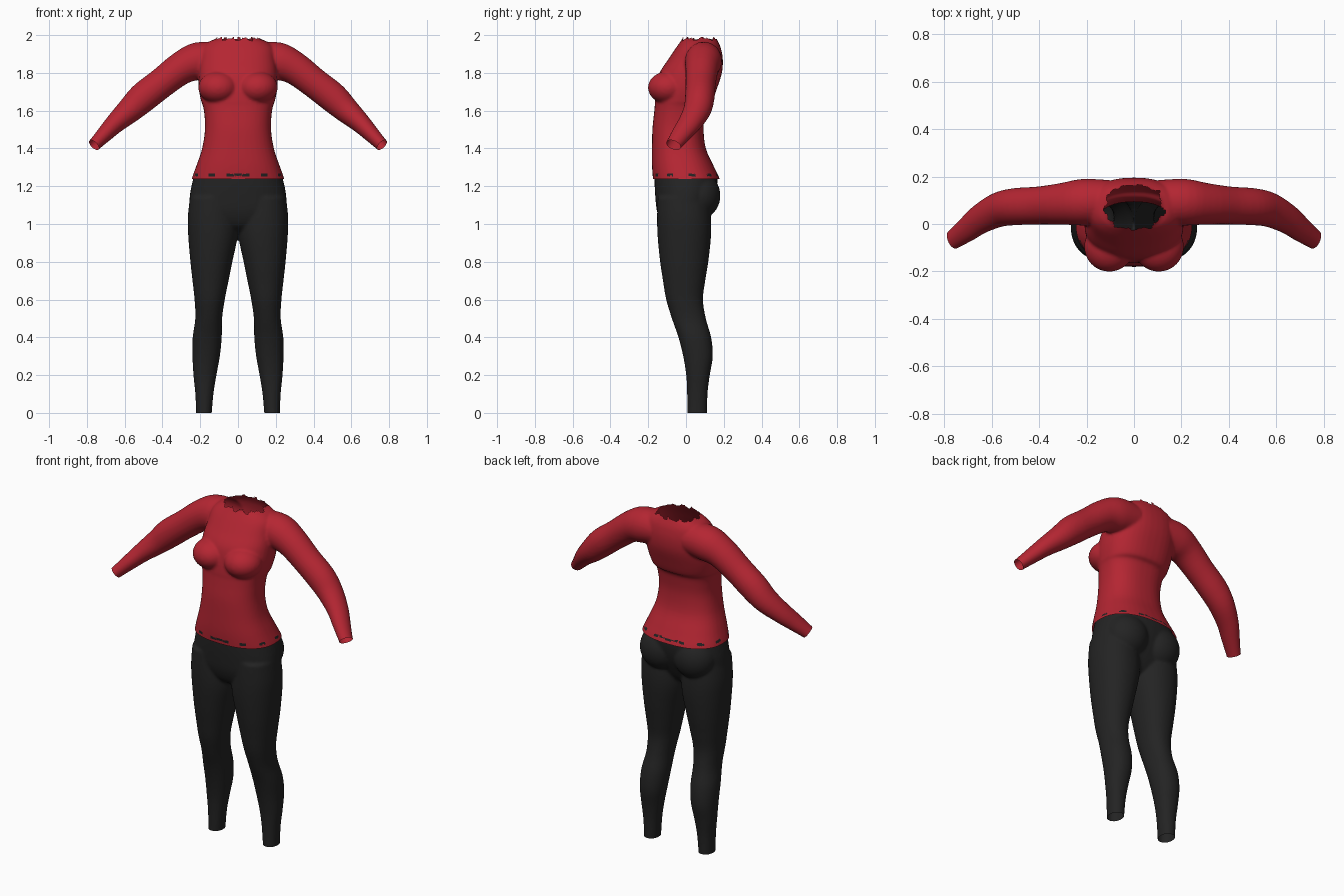
import bpy, bmesh, math
from mathutils import Vector, Matrix

cube = bpy.data.objects.get("Cube")
if cube:
    bpy.data.objects.remove(cube, do_unlink=True)


def material(name, color):
    m = bpy.data.materials.new(name)
    m.use_nodes = True
    m.diffuse_color = (*color, 1)
    bsdf = next(n for n in m.node_tree.nodes if n.type == 'BSDF_PRINCIPLED')
    bsdf.inputs["Base Color"].default_value = (*color, 1)
    return m


RED = material("crimson_cloth", (0.46, 0.019, 0.032))
BLACK = material("black_cloth", (0.017, 0.017, 0.017))


def smooth_rows(rows, steps=4):
    """Fill in rows between the given ones along a smooth spline."""
    pts = [Vector(r) for r in rows]
    out = []
    for i in range(len(pts) - 1):
        a, b, c, d = (pts[max(i - 1, 0)], pts[i], pts[i + 1],
                      pts[min(i + 2, len(pts) - 1)])
        for k in range(steps):
            t = k / steps
            out.append(b + (c - a) * (t / 2)
                       + (a * 2 - b * 5 + c * 4 - d) * (t * t / 2)
                       + (b * 3 - a - c * 3 + d) * (t ** 3 / 2))
    return out + [pts[-1]]


def loft(bm, rings, power, side=1, n=40):
    """Skin a closed tube through rings of (centre, u, v)."""
    def bend(w):
        return math.copysign(abs(w) ** (2 / power), w)
    loops = []
    for c, u, v in rings:
        loop = []
        for k in range(n):
            a = math.tau * k / n
            p = c + u * bend(math.cos(a)) + v * bend(math.sin(a))
            loop.append(bm.verts.new((p.x * side, p.y, p.z)))
        loops.append(loop)
    for lo, hi in zip(loops, loops[1:]):
        for k in range(n):
            j = (k + 1) % n
            bm.faces.new((lo[k], lo[j], hi[j], hi[k]))
    bm.faces.new(loops[0])
    bm.faces.new(loops[-1])


def upright(rows):
    """Rows of (z, x min, x max, y front, y back) to rings."""
    return [(Vector(((a + b) / 2, (f + k) / 2, z)),
             Vector(((b - a) / 2, 0, 0)), Vector((0, (k - f) / 2, 0)))
            for z, a, b, f, k in smooth_rows(rows)]


def along(rows):
    """Rows of (x, y, z, depth, thickness) to rings square to the path."""
    rows = smooth_rows(rows)
    rings = []
    for i, r in enumerate(rows):
        t = (rows[min(i + 1, len(rows) - 1)] - rows[max(i - 1, 0)]).to_3d().normalized()
        v = t.cross(Vector((0, 1, 0))).normalized()
        rings.append((r.to_3d(), v.cross(t) * r[3], v * r[4]))
    return rings


def ellipsoid(bm, centre, radii, side):
    m = (Matrix.Translation((centre[0] * side, centre[1], centre[2]))
         @ Matrix.Diagonal((*radii, 1)))
    bmesh.ops.create_uvsphere(bm, u_segments=32, v_segments=20, radius=1, matrix=m)


def fuse(name, bm, mats, iterations):
    """Merge overlapping volumes into one soft skin."""
    bmesh.ops.recalc_face_normals(bm, faces=bm.faces[:])
    me = bpy.data.meshes.new(name)
    bm.to_mesh(me)
    bm.free()
    ob = bpy.data.objects.new(name, me)
    bpy.context.collection.objects.link(ob)
    rm = ob.modifiers.new("skin", 'REMESH')
    rm.mode = 'VOXEL'
    rm.voxel_size = 0.008
    sm = ob.modifiers.new("soften", 'SMOOTH')
    sm.factor, sm.iterations = 0.5, iterations
    dg = bpy.context.evaluated_depsgraph_get()
    skin = bpy.data.meshes.new_from_object(ob.evaluated_get(dg))
    ob.modifiers.clear()
    ob.data = skin
    skin.materials.clear()
    for m in mats:
        skin.materials.append(m)
    return ob


def cut(bm, point, normal):
    bmesh.ops.bisect_plane(bm, geom=bm.verts[:] + bm.edges[:] + bm.faces[:],
                           plane_co=point, plane_no=normal, clear_outer=True)


def finish(ob, bm):
    for f in bm.faces:
        f.smooth = True
    bm.to_mesh(ob.data)
    bm.free()


# Top: torso rows are (z, half width, front, back)
torso = [(1.19, .255, -.17, .19), (1.24, .245, -.175, .178), (1.31, .22, -.18, .145),
         (1.4, .19, -.18, .105), (1.5, .175, -.178, .093), (1.58, .178, -.17, .1),
         (1.63, .187, -.165, .112), (1.65, .195, -.165, .138), (1.72, .208, -.158, .165),
         (1.8, .208, -.14, .19), (1.87, .2, -.095, .195), (1.93, .19, -.055, .185),
         (1.965, .155, -.03, .17), (1.985, .112, -.018, .16), (2.03, .1, -.01, .155)]
bm = bmesh.new()
loft(bm, upright([(z, -w, w, f, b) for z, w, f, b in torso]), 2.4)

# Sleeves and bust, mirrored
arm = [(.1, .095, 1.87, .09, .09), (.21, .092, 1.862, .098, .1), (.3, .085, 1.825, .088, .087),
       (.4, .078, 1.75, .08, .08), (.5, .073, 1.672, .078, .08), (.57, .06, 1.606, .073, .069),
       (.645, .022, 1.538, .063, .054), (.7, -.02, 1.482, .054, .044),
       (.762, -.066, 1.418, .042, .034), (.8, -.09, 1.38, .04, .033)]
for s in (1, -1):
    loft(bm, along(arm), 2, s)
    ellipsoid(bm, (.104, -.096, 1.722), (.106, .105, .086), s)
top = fuse("long_sleeved_top", bm, (RED, BLACK), 4)

# Open the hem, cuffs and ragged neckline
bm = bmesh.new()
bm.from_mesh(top.data)
cut(bm, (0, 0, 1.237), (0, 0, -1))
for s in (1, -1):
    cut(bm, (.762 * s, -.066, 1.418), (.06 * s, -.035, -.06))
torn = []
for v in bm.verts:
    a = math.atan2(v.co.y - .07, v.co.x)
    if v.co.z > 1.985 + .006 * math.sin(a * 9) + .005 * math.sin(a * 17 + 1):
        torn.append(v)
bmesh.ops.delete(bm, geom=torn, context='VERTS')

# Broken dark slits just above the hem
for f in bm.faces:
    c = f.calc_center_median()
    a = math.atan2(c.y, c.x)
    if 1.255 < c.z < 1.265 and (abs(c.x) < .06 or math.sin(a * 13) > .45):
        f.material_index = 1
finish(top, bm)

# Leggings: hips, buttocks and legs
hips = [(1.3, .215, -.165, .145), (1.24, .237, -.167, .166), (1.15, .255, -.163, .155),
        (1.06, .252, -.152, .12), (.99, .19, -.12, .08), (.95, .1, -.06, .03)]
leg = [(1.14, .015, .255, -.15, .12), (1.03, .002, .266, -.153, .132),
       (.93, .003, .263, -.15, .132), (.8, .03, .252, -.137, .118),
       (.7, .05, .241, -.122, .102), (.6, .07, .23, -.105, .09), (.5, .084, .226, -.075, .105),
       (.4, .086, .24, -.04, .133), (.3, .096, .241, -.015, .142),
       (.2, .114, .236, .001, .126), (.1, .13, .226, .006, .114), (-.04, .142, .22, .006, .11)]
bm = bmesh.new()
loft(bm, upright([(z, -w, w, f, b) for z, w, f, b in hips]), 2.3)
for s in (1, -1):
    loft(bm, upright(leg), 2.15, s)
    ellipsoid(bm, (.11, .068, 1.15), (.125, .114, .125), s)
leggings = fuse("leggings", bm, (BLACK,), 5)

# Open waist and ankles
bm = bmesh.new()
bm.from_mesh(leggings.data)
cut(bm, (0, 0, 1.262), (0, 0, 1))
cut(bm, (0, 0, 0), (0, 0, -1))
finish(leggings, bm)
